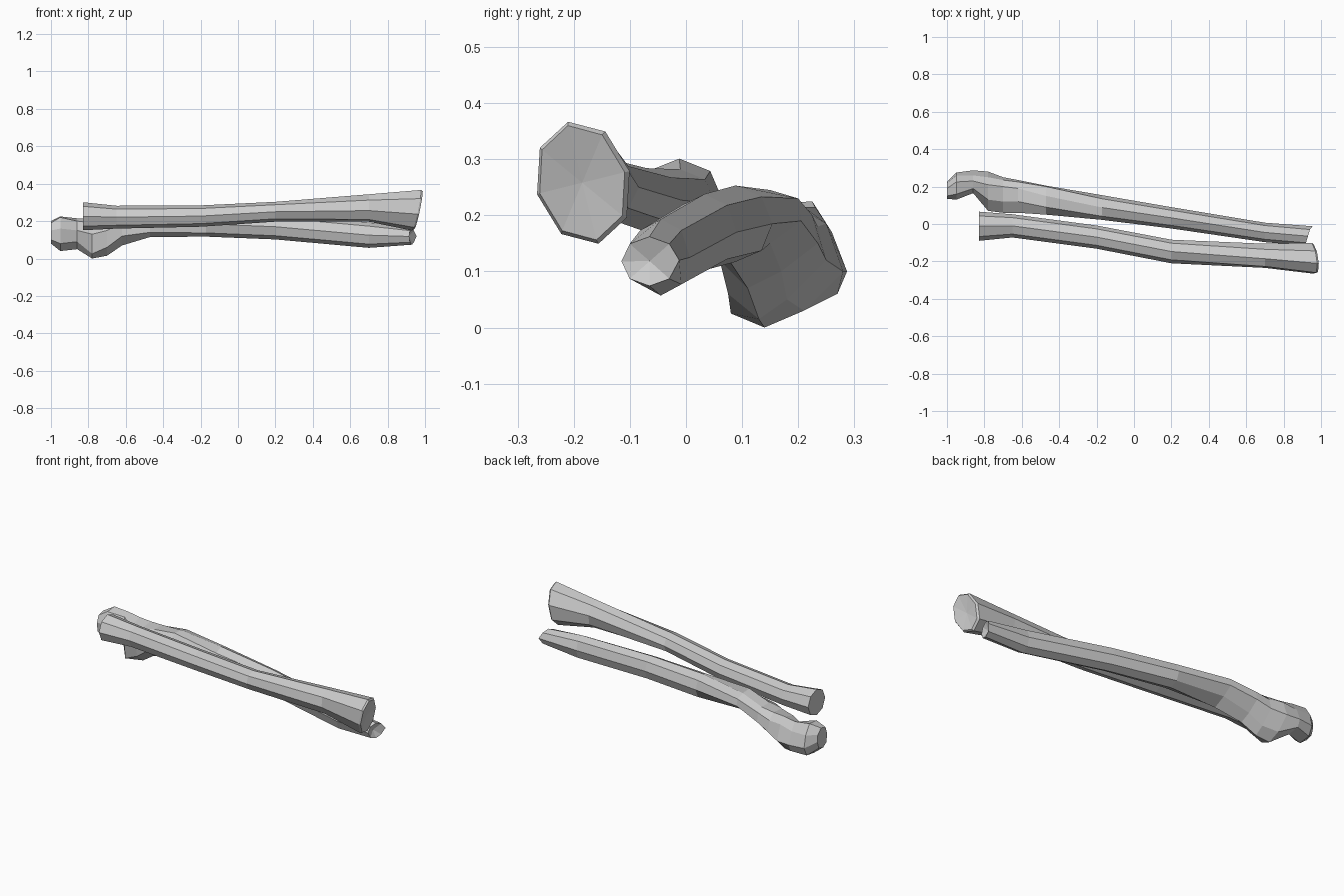
import bpy, bmesh, math

if "Cube" in bpy.data.objects:
    bpy.data.objects.remove(bpy.data.objects["Cube"])

SIDES = 8


def oval(x, cy, cz, ry, rz, turn=0, lean_y=0, lean_z=0):
    """Eight-sided oval ring across the bone; the lean values tilt it along x."""
    t = math.radians(turn)
    ring = []
    for i in range(SIDES):
        a = 2 * math.pi * i / SIDES
        u, v = ry * math.cos(a), rz * math.sin(a)
        dy = u * math.cos(t) - v * math.sin(t)
        dz = u * math.sin(t) + v * math.cos(t)
        ring.append((x + lean_y * dy + lean_z * dz, cy + dy, cz + dz))
    return ring


def outline(x, points):
    return [(x, y, z) for y, z in points]


def loft(name, rings, start_push, end_push):
    """Skin the rings and close both ends with a fan around a centre point."""
    bm = bmesh.new()
    loops = [[bm.verts.new(p) for p in r] for r in rings]
    for a, b in zip(loops, loops[1:]):
        for i in range(SIDES):
            j = (i + 1) % SIDES
            bm.faces.new((a[i], a[j], b[j], b[i]))
    for loop, push in ((loops[0], start_push), (loops[-1], end_push)):
        c = [sum(v.co[k] for v in loop) / SIDES for k in range(3)]
        mid = bm.verts.new((c[0] + push, c[1], c[2]))
        for i in range(SIDES):
            bm.faces.new((loop[i], loop[(i + 1) % SIDES], mid))
    bmesh.ops.recalc_face_normals(bm, faces=bm.faces[:])
    mesh = bpy.data.meshes.new(name)
    bm.to_mesh(mesh)
    bm.free()
    obj = bpy.data.objects.new(name, mesh)
    bpy.context.collection.objects.link(obj)
    return obj


# Radius: round head, slim shaft, wide slanted wrist end
radius_rings = [
    oval(-0.83, -0.012, 0.226, 0.078, 0.075),
    oval(-0.65, -0.01, 0.221, 0.062, 0.061),
    oval(-0.20, -0.07, 0.227, 0.062, 0.057),
    oval(0.20, -0.147, 0.25, 0.063, 0.053),
    oval(0.70, -0.17, 0.27, 0.066, 0.075, 12),
    oval(0.955, -0.183, 0.258, 0.085, 0.112, 14, -0.1, 0.2),
    oval(0.965, -0.185, 0.258, 0.078, 0.105, 14, -0.1, 0.2),
]
loft("radius_bone", radius_rings, 0, -0.012)

# Ulna elbow end: hooked tip, notch and forward-pointing process
elbow_rings = [
    outline(-1.0, [(.225, .13), (.22, .17), (.19, .2), (.15, .19),
                   (.135, .15), (.14, .1), (.17, .08), (.21, .09)]),
    outline(-0.95, [(.275, .1), (.26, .17), (.225, .225), (.16, .22),
                    (.13, .16), (.135, .08), (.18, .04), (.25, .05)]),
    outline(-0.86, [(.287, .1), (.26, .17), (.23, .215), (.19, .2),
                    (.165, .15), (.17, .09), (.2, .05), (.27, .06)]),
    outline(-0.78, [(.28, .1), (.25, .185), (.21, .215), (.13, .19),
                    (.07, .13), (.08, .025), (.14, .0), (.21, .03)]),
    outline(-0.70, [(.25, .12), (.235, .18), (.2, .215), (.12, .205),
                    (.06, .15), (.075, .06), (.13, .015), (.18, .05)]),
    outline(-0.62, [(.235, .15), (.225, .2), (.19, .22), (.12, .22),
                    (.06, .19), (.06, .12), (.11, .07), (.17, .1)]),
    outline(-0.47, [(.205, .19), (.2, .23), (.15, .245), (.09, .25),
                    (.05, .21), (.05, .14), (.08, .115), (.15, .15)]),
]
# Ulna shaft and small wrist end with a pointed corner
shaft_rings = [
    oval(-0.17, 0.088, 0.185, 0.066, 0.068),
    oval(0.20, 0.033, 0.17, 0.057, 0.068),
    oval(0.70, -0.045, 0.125, 0.052, 0.068),
    oval(0.93, -0.065, 0.118, 0.05, 0.044, 0, 0.3),
]
shaft_rings[-1][0] = (0.955, -0.012, 0.12)
loft("ulna_bone", elbow_rings + shaft_rings, 0, -0.02)
